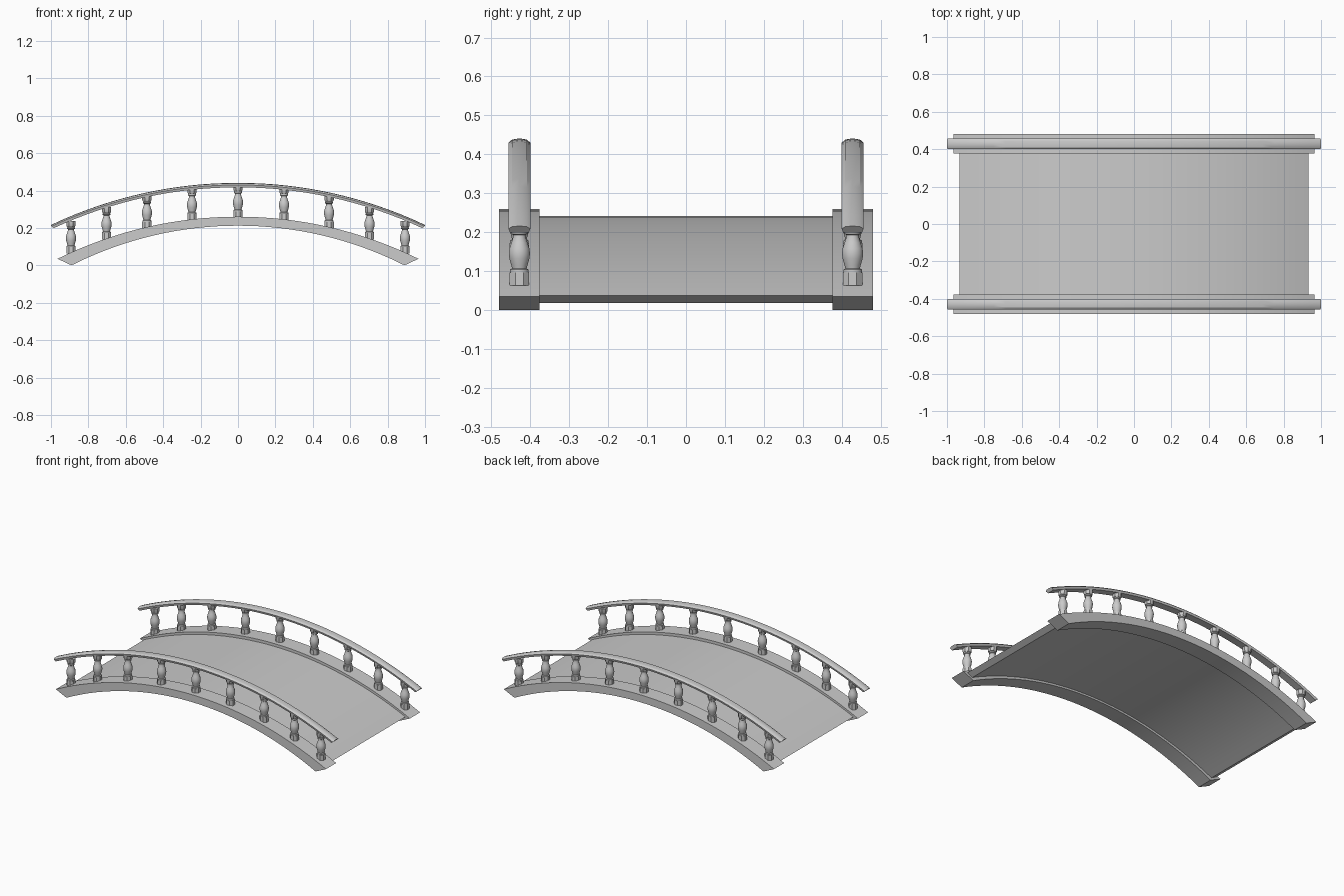
import bpy, bmesh, math

if "Cube" in bpy.data.objects:
    bpy.data.objects.remove(bpy.data.objects["Cube"])

stone = bpy.data.materials.new("pale_grey_stone")
stone.diffuse_color = (0.6, 0.6, 0.6, 1)
stone.use_nodes = True
stone.node_tree.nodes["Principled BSDF"].inputs["Base Color"].default_value = stone.diffuse_color
SEG = 32


def arc_z(x, half, z_end, z_apex):
    """Height of a circular arc through (+-half, z_end) and (0, z_apex)."""
    s = z_apex - z_end
    r = (half * half + s * s) / (2 * s)
    return z_apex - r + math.sqrt(r * r - x * x)


def finish(bm, name, angle=30):
    bmesh.ops.recalc_face_normals(bm, faces=bm.faces)
    me = bpy.data.meshes.new(name)
    bm.to_mesh(me)
    bm.free()
    me.materials.append(stone)
    ob = bpy.data.objects.new(name, me)
    bpy.context.collection.objects.link(ob)
    bpy.ops.object.select_all(action='DESELECT')
    ob.select_set(True)
    bpy.context.view_layer.objects.active = ob
    bpy.ops.object.shade_smooth_by_angle(angle=math.radians(angle))
    return ob


def arched_bar(name, section):
    """Section corners are (y, half span, end height, apex height)."""
    bm = bmesh.new()
    rings = []
    for i in range(SEG + 1):
        t = 2 * i / SEG - 1
        rings.append([bm.verts.new((t * h, y, arc_z(t * h, h, z0, z1)))
                      for y, h, z0, z1 in section])
    n = len(section)
    for a, b in zip(rings, rings[1:]):
        for j in range(n):
            k = (j + 1) % n
            bm.faces.new((a[j], a[k], b[k], b[j]))
    bm.faces.new(rings[0])
    bm.faces.new(rings[-1])
    return finish(bm, name)


def baluster(name, x, y, z):
    """Octagonal foot and cap with a turned vase body between."""
    bm = bmesh.new()

    def lathe(profile, sides):
        rings = []
        for r, h in profile:
            rings.append([bm.verts.new((
                x + r * math.cos(math.tau * (i + 0.5) / sides),
                y + r * math.sin(math.tau * (i + 0.5) / sides), z + h))
                for i in range(sides)])
        for a, b in zip(rings, rings[1:]):
            for i in range(sides):
                k = (i + 1) % sides
                bm.faces.new((a[i], a[k], b[k], b[i]))
        bm.faces.new(rings[0])
        bm.faces.new(rings[-1])

    lathe([(0.027, 0), (0.027, 0.034)], 8)
    lathe([(0.024, 0.033), (0.024, 0.041), (0.019, 0.044), (0.021, 0.052),
           (0.026, 0.069), (0.0275, 0.082), (0.026, 0.095), (0.021, 0.110),
           (0.0165, 0.124), (0.016, 0.130), (0.021, 0.133), (0.021, 0.140),
           (0.017, 0.143), (0.019, 0.150)], 20)
    lathe([(0.022, 0.142), (0.027, 0.150), (0.027, 0.174)], 8)
    return finish(bm, name, 35)


# walking deck, slightly below the beam tops
top, low = (0.933, 0.037, 0.242), (0.897, 0.018, 0.224)
arched_bar("deck", [(-0.38, *low), (0.38, *low), (0.38, *top), (-0.38, *top)])

beam_top, beam_low = (0.965, 0.035, 0.26), (0.89, 0.0, 0.212)
rail_low, rail_mid = (0.985, 0.199, 0.417), (0.997, 0.209, 0.43)
rail_sh, rail_top = (1.0, 0.214, 0.438), (1.0, 0.216, 0.441)

for side, s in (("front", -1), ("back", 1)):
    # side beam
    arched_bar(side + "_beam", [(s * 0.376, *beam_low), (s * 0.48, *beam_low),
                                (s * 0.48, *beam_top), (s * 0.376, *beam_top)])
    # handrail with softened top
    c = s * 0.428
    arched_bar(side + "_handrail", [
        (c - 0.024, *rail_low), (c + 0.024, *rail_low),
        (c + 0.028, *rail_mid), (c + 0.019, *rail_sh), (c, *rail_top),
        (c - 0.019, *rail_sh), (c - 0.028, *rail_mid)])
    # balusters
    for i, x in enumerate((-0.893, -0.703, -0.487, -0.246, 0,
                           0.246, 0.487, 0.703, 0.893)):
        baluster(f"{side}_baluster_{i + 1}", x, c,
                 arc_z(x, *beam_top) - 0.006)
